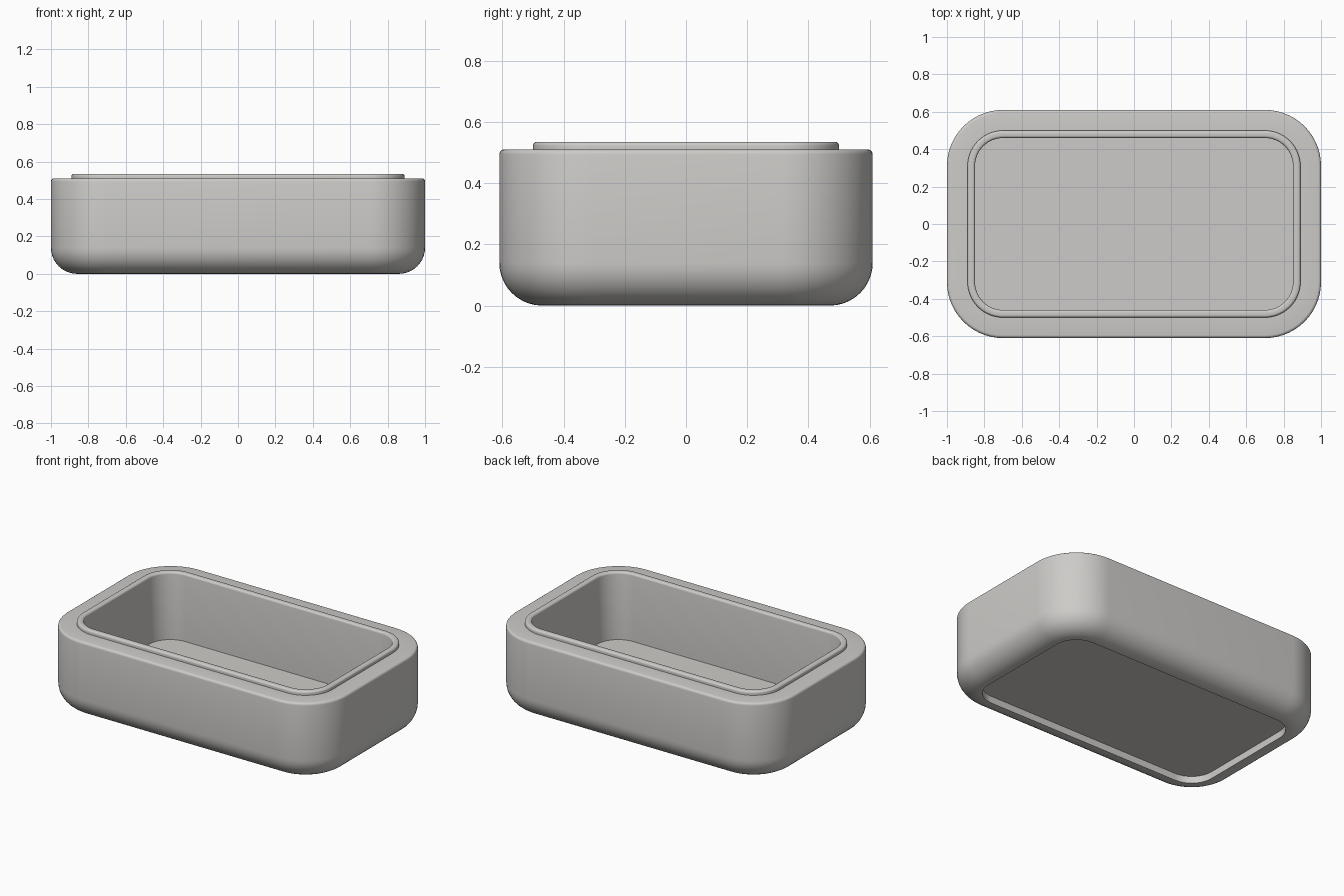
import bpy, bmesh, math

if "Cube" in bpy.data.objects:
    bpy.data.objects.remove(bpy.data.objects["Cube"])

mat = bpy.data.materials.new("warm light grey")
mat.diffuse_color = (0.61, 0.60, 0.58, 1)
mat.use_nodes = True
mat.node_tree.nodes["Principled BSDF"].inputs["Base Color"].default_value = mat.diffuse_color
SEG = 14  # segments per rounded corner


def ring(bm, hx, hy, r, z):
    """Rounded rectangle loop of vertices."""
    vs = []
    for k, (sx, sy) in enumerate([(1, 1), (-1, 1), (-1, -1), (1, -1)]):
        for i in range(SEG + 1):
            a = math.pi / 2 * (k + i / SEG)
            vs.append(bm.verts.new((sx * (hx - r) + r * math.cos(a),
                                    sy * (hy - r) + r * math.sin(a), z)))
    return vs


def arc(inset, z, r, a0, a1, n):
    """Profile points (inset, z) on an arc, angles in degrees."""
    return [(inset + r * math.cos(math.radians(a0 + (a1 - a0) * i / n)),
             z + r * math.sin(math.radians(a0 + (a1 - a0) * i / n)))
            for i in range(n + 1)]


# Profile as (inset from outer wall, height): from recess under the base to the inner floor
B, E, L = 0.14, 0.016, 0.013
profile = [(0.15, 0.045), (0.15, 0.0)]                  # base recess
profile += arc(B, B, B, 270, 180, 10)                   # rounded bottom edge
profile += arc(E, 0.51 - E, E, 180, 90, 4)              # rim edge
profile += [(0.11, 0.51)]                               # flat rim
profile += arc(0.11 + L, 0.535 - L, L, 180, 90, 4)      # raised lip
profile += arc(0.15 - L, 0.535 - L, L, 90, 0, 4)
profile += [(0.15, 0.10)]                               # inner wall down to floor

bm = bmesh.new()
rings = [ring(bm, 1 - d, 0.61 - d, 0.30 - d, z) for d, z in profile]
for a, b in zip(rings, rings[1:]):
    n = len(a)
    for i in range(n):
        bm.faces.new((a[i], a[(i + 1) % n], b[(i + 1) % n], b[i]))
bm.faces.new(rings[0][::-1])
bm.faces.new(rings[-1])
bmesh.ops.recalc_face_normals(bm, faces=bm.faces)

mesh = bpy.data.meshes.new("open_box")
bm.to_mesh(mesh)
bm.free()
mesh.materials.append(mat)
box = bpy.data.objects.new("open_box", mesh)
bpy.context.collection.objects.link(box)
bpy.context.view_layer.objects.active = box
box.select_set(True)
bpy.ops.object.shade_smooth_by_angle(angle=math.radians(32))
